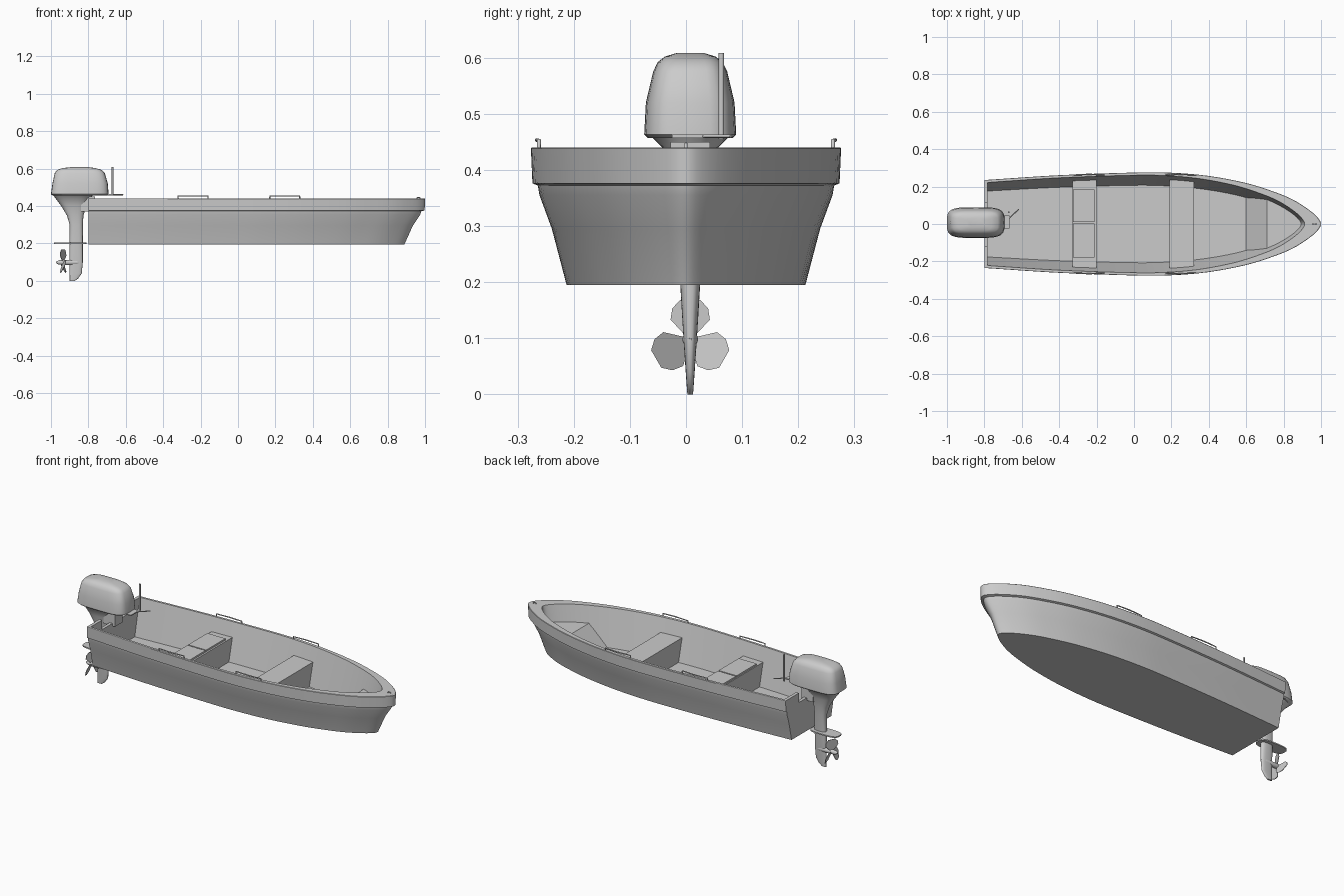
import bpy, bmesh, math
from mathutils import Vector

if "Cube" in bpy.data.objects:
    bpy.data.objects.remove(bpy.data.objects["Cube"])

CY = 0.0075  # sideways centre of the motor


def make(name, verts, faces, smooth=True, angle=30):
    me = bpy.data.meshes.new(name)
    me.from_pydata([tuple(v) for v in verts], [], faces)
    bm = bmesh.new()
    bm.from_mesh(me)
    bmesh.ops.recalc_face_normals(bm, faces=bm.faces)
    bm.to_mesh(me)
    bm.free()
    ob = bpy.data.objects.new(name, me)
    bpy.context.collection.objects.link(ob)
    if smooth:
        bpy.ops.object.select_all(action='DESELECT')
        ob.select_set(True)
        bpy.context.view_layer.objects.active = ob
        bpy.ops.object.shade_smooth_by_angle(angle=math.radians(angle))
    return ob


def loft(name, rings, smooth=True, angle=30):
    """Skin a stack of closed rings and cap both ends."""
    n = len(rings[0])
    verts = [v for r in rings for v in r]
    faces = [(k * n + i, k * n + (i + 1) % n, (k + 1) * n + (i + 1) % n, (k + 1) * n + i)
             for k in range(len(rings) - 1) for i in range(n)]
    faces += [tuple(range(n)), tuple(range(len(verts) - n, len(verts)))]
    return make(name, verts, faces, smooth, angle)


def prism(name, prof, x0, x1):
    """Extrude a (y, z) profile along x."""
    return loft(name, [[(x, y, z) for y, z in prof] for x in (x0, x1)], False)


def box(name, x0, x1, y0, y1, z0, z1):
    return prism(name, [(y0, z0), (y1, z0), (y1, z1), (y0, z1)], x0, x1)


def tube(name, pts, r):
    cu = bpy.data.curves.new(name, 'CURVE')
    cu.dimensions = '3D'
    cu.bevel_depth = r
    cu.bevel_resolution = 2
    cu.use_fill_caps = True
    sp = cu.splines.new('POLY')
    sp.points.add(len(pts) - 1)
    for p, c in zip(sp.points, pts):
        p.co = (*c, 1)
    ob = bpy.data.objects.new(name, cu)
    bpy.context.collection.objects.link(ob)
    return ob


# Gunwale outline in plan: port side, round the bow, back down starboard
half = [(-.8, .235), (-.4, .261), (0, .275), (.2, .274), (.4, .257), (.6, .219),
        (.75, .172), (.85, .13), (.93, .08), (.98, .037), (1, 0)]
ctrl = [Vector(p) for p in half] + [Vector((x, -y)) for x, y in half[-2::-1]]
ctrl = [2 * ctrl[0] - ctrl[1]] + ctrl + [2 * ctrl[-1] - ctrl[-2]]
outline = []
for a, b, c, d in zip(ctrl, ctrl[1:], ctrl[2:], ctrl[3:]):
    for s in range(4):
        t = s / 4
        outline.append(.5 * (2 * b + (c - a) * t + (2 * a - 5 * b + 4 * c - d) * t * t
                             + (3 * b - a - 3 * c + d) * t ** 3))
outline.append(ctrl[-2])


def hull_ring(f, x0, xb, z):
    return [(x0 + (xb - x0) * (p.x + .8) / 1.8, p.y * f, z) for p in outline]


FLOOR = .23
hull = loft("hull", [
    hull_ring(.77, -.8, .89, .195), hull_ring(.865, -.8, .935, .295),
    hull_ring(.945, -.8, .975, .355), hull_ring(.955, -.8, .98, .372),
    hull_ring(.99, -.8, .998, .376), hull_ring(1, -.8, 1, .438), hull_ring(.995, -.8, .997, .44),
    hull_ring(.945, -.782, .912, .44), hull_ring(.75, -.782, .87, FLOOR)])

# Notch in the transom for the motor
cut = box("transom_notch_cutter", -.85, -.75, -.12, .115, .385, .5)
cut.hide_render = True
cut.hide_set(True)
mod = hull.modifiers.new("notch", 'BOOLEAN')
mod.operation = 'DIFFERENCE'
mod.solver = 'EXACT'
mod.object = cut

# Bow seat with sloping front
deck = [p for p in hull_ring(.862, -.782, .895, .345) if p[0] >= .7]
y = deck[0][1]
n = len(deck)
deck = [(.71, y, .345)] + deck[1:-1] + [(.71, -y, .345)]
make("bow_seat", deck + [(.6, .148, FLOOR), (.6, -.148, FLOOR)],
     [tuple(range(n)), (0, n - 1, n + 1, n)], False)

# Cross benches, aft one with two raised lids
bench = [(-.203, FLOOR), (.203, FLOOR), (.236, .36), (-.236, .36)]
prism("middle_bench", bench, .19, .32)
prism("aft_bench", bench, -.33, -.2)
for nm, y0, y1 in (("port_lid", .01, .185), ("starboard_lid", -.18, .003)):
    box("aft_bench_" + nm, -.325, -.21, y0, y1, .36, .37)

# Grab rails on the gunwale and bow eye
for side in (-1, 1):
    for xa, xb in ((-.32, -.16), (.17, .33)):
        tube("grab_rail", [(xa, side * .262, .438), (xa, side * .262, .453),
                           ((xa + xb) / 2, side * .266, .453),
                           (xb, side * .262, .453), (xb, side * .262, .438)], .0035)
tube("bow_eye", [(.955, 0, .438), (.96, 0, .446), (.97, 0, .446), (.975, 0, .438)], .003)


# Outboard motor
def section(z, x0, x1, w, e=.5, n=32):
    """Rounded-rectangle section at height z."""
    out = []
    for i in range(n):
        a = 2 * math.pi * i / n
        c, s = math.cos(a), math.sin(a)
        out.append(((x0 + x1) / 2 + (x1 - x0) / 2 * math.copysign(abs(c) ** e, c),
                    CY + w * math.copysign(abs(s) ** e, s), z))
    return out


loft("motor_cowl", [section(*s) for s in (
    (.457, -.992, -.7, .076), (.463, -1, -.692, .082), (.52, -.992, -.696, .079),
    (.575, -.98, -.712, .066), (.592, -.968, -.728, .058), (.602, -.94, -.76, .045),
    (.608, -.89, -.8, .025))], angle=40)
loft("motor_leg", [section(*s, .75) for s in (
    (.46, -.99, -.775, .07), (.44, -.975, -.79, .05), (.4, -.945, -.81, .036),
    (.35, -.915, -.826, .028), (.3, -.9, -.83, .022), (.2, -.9, -.83, .018),
    (.1, -.9, -.83, .012), (.04, -.9, -.835, .008), (.012, -.9, -.855, .006),
    (0, -.9, -.872, .005))], angle=40)
loft("cavitation_plate", [section(z, -.985, -.81, .038, .6) for z in (.197, .204)])
box("clamp_bracket", -.84, -.765, CY - .035, CY + .035, .37, .45)
box("tiller_mount", -.72, -.665, -.025, .045, .457, .463)

# Gearcase and propeller
PX, PZ = -.935, .098
loft("gearcase", [[(x, CY + r * math.cos(i * math.pi / 8), PZ + r * math.sin(i * math.pi / 8))
                   for i in range(16)]
                  for x, r in ((-.972, .004), (-.96, .011), (-.93, .014), (-.86, .014),
                               (-.84, .009), (-.83, .002))], angle=40)
blade = [(-.008, .006), (-.035, .035), (-.032, .055), (-.018, .07), (.018, .07),
         (.032, .055), (.035, .035), (.008, .006)]
for k in range(3):
    a = 2 * math.pi * k / 3
    rings = [[(PX + s + u * .45, CY + u * math.cos(a) - v * math.sin(a),
               PZ + u * math.sin(a) + v * math.cos(a)) for u, v in blade]
             for s in (-.0015, .0015)]
    loft("propeller_blade", rings, False)

# Tiller rods
tube("tiller_lever", [(-.67, .063, .455), (-.67, .063, .608)], .005)
tube("tiller_arm", [(-.69, .01, .46), (-.615, .08, .46)], .003)
